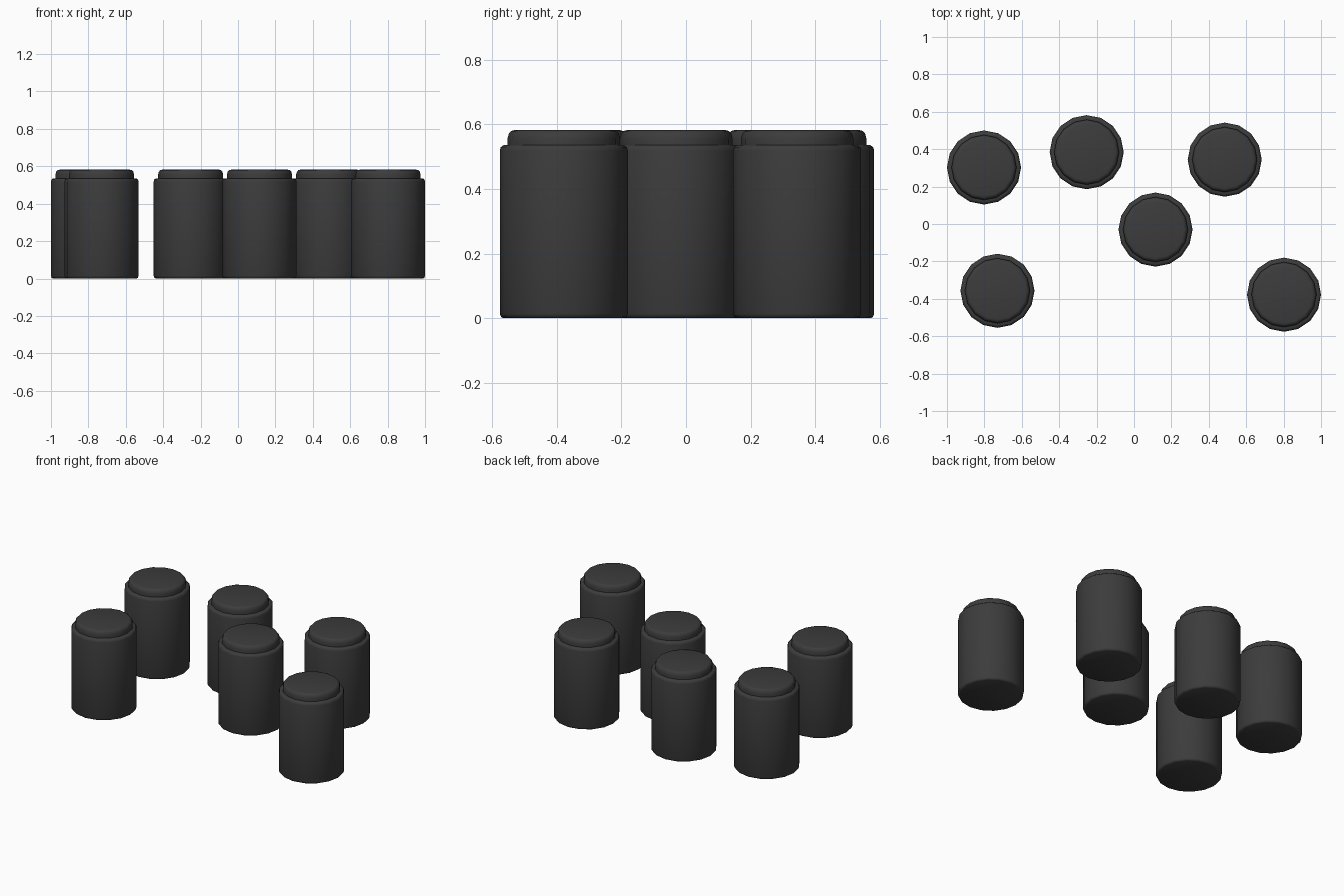
import bpy
import bmesh
from math import cos, sin, pi, radians

cube = bpy.data.objects.get("Cube")
if cube:
    bpy.data.objects.remove(cube, do_unlink=True)

SIDES = 16

# Single dark grey finish
charcoal = bpy.data.materials.new("charcoal")
charcoal.use_nodes = True
colour = (0.045, 0.045, 0.045, 1)
charcoal.diffuse_color = colour
shader = charcoal.node_tree.nodes["Principled BSDF"]
shader.inputs["Base Color"].default_value = colour
shader.inputs["Roughness"].default_value = 0.8

# Canister outline as (radius, height): rounded foot, shoulder, stepped lid
profile = [
    (0.186, 0.0), (0.194, 0.004), (0.198, 0.014),
    (0.198, 0.518), (0.195, 0.529), (0.187, 0.535), (0.174, 0.536),
    (0.174, 0.556), (0.170, 0.571), (0.163, 0.579), (0.152, 0.582),
]


def lathe_mesh(name, outline):
    bm = bmesh.new()
    rings = []
    for radius, height in outline:
        angles = [2 * pi * i / SIDES for i in range(SIDES)]
        rings.append([bm.verts.new((radius * cos(a), radius * sin(a), height)) for a in angles])
    for low, high in zip(rings, rings[1:]):
        for i in range(SIDES):
            j = (i + 1) % SIDES
            bm.faces.new((low[i], low[j], high[j], high[i]))
    bm.faces.new(rings[0][::-1])
    bm.faces.new(rings[-1])
    mesh = bpy.data.meshes.new(name)
    bm.to_mesh(mesh)
    bm.free()
    mesh.materials.append(charcoal)
    return mesh


# Scattered group of identical canisters
spots = {
    "canister_back_right": (-0.802, 0.302),
    "canister_back_middle": (-0.253, 0.384),
    "canister_back_left": (0.485, 0.344),
    "canister_centre": (0.115, -0.030),
    "canister_front_right": (-0.730, -0.357),
    "canister_front_left": (0.802, -0.378),
}

bpy.ops.object.select_all(action="DESELECT")
for name, (x, y) in spots.items():
    canister = bpy.data.objects.new(name, lathe_mesh(name, profile))
    canister.location = (x, y, 0)
    bpy.context.collection.objects.link(canister)
    canister.select_set(True)
    bpy.context.view_layer.objects.active = canister
bpy.ops.object.shade_smooth_by_angle(angle=radians(50))
